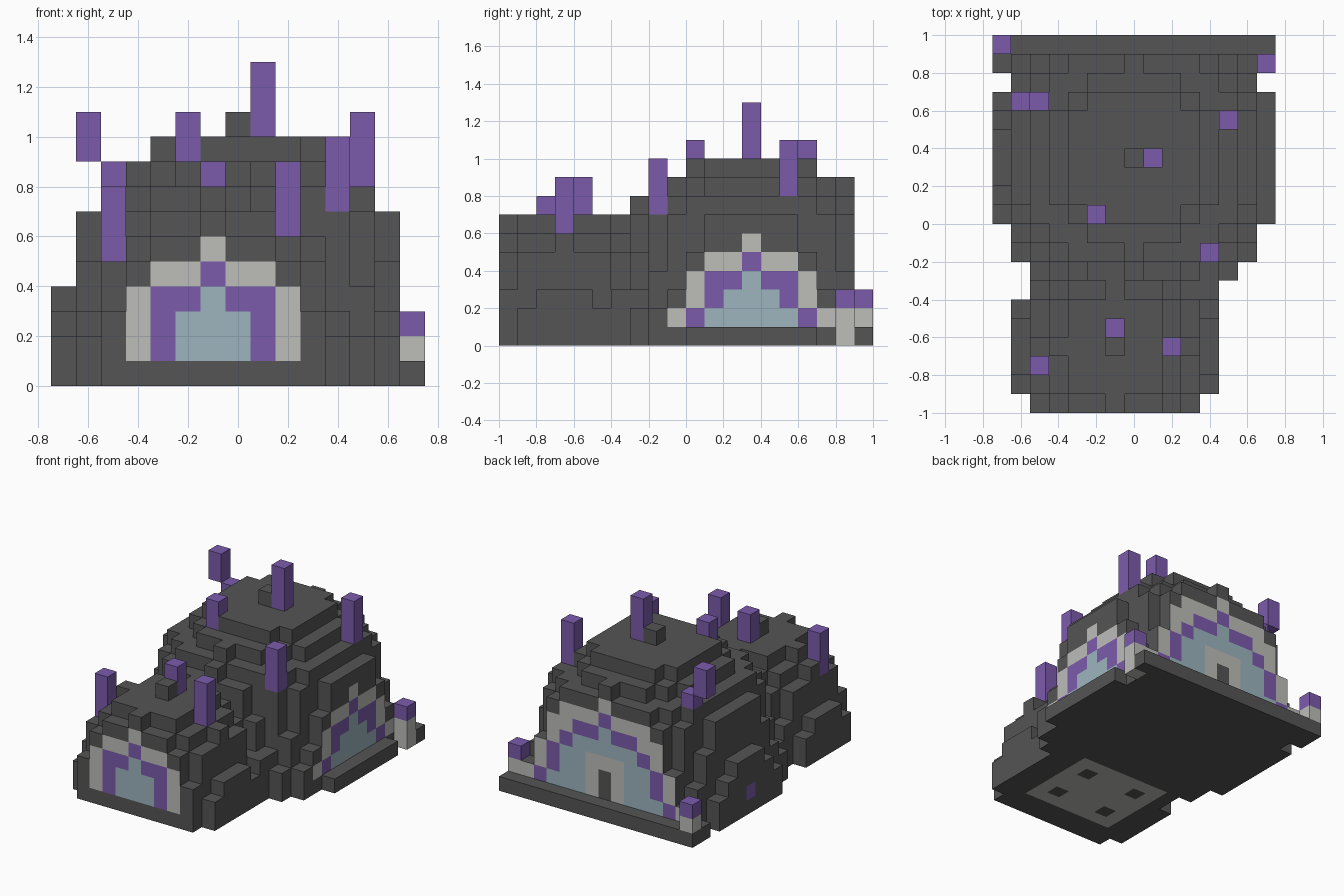
import bpy
import bmesh
from mathutils import Vector

cube = bpy.data.objects.get("Cube")
if cube:
    bpy.data.objects.remove(cube, do_unlink=True)

S = 0.1  # block size


def make_material(name, rgb):
    m = bpy.data.materials.new(name)
    m.use_nodes = True
    m.diffuse_color = (*rgb, 1)
    bsdf = next(n for n in m.node_tree.nodes if n.type == "BSDF_PRINCIPLED")
    bsdf.inputs["Base Color"].default_value = (*rgb, 1)
    bsdf.inputs["Roughness"].default_value = 0.9
    return m


materials = [
    make_material("dark stone", (0.09, 0.09, 0.09)),
    make_material("pale stone", (0.51, 0.51, 0.49)),
    make_material("purple crystal", (0.2, 0.105, 0.41)),
    make_material("pale blue glass", (0.34, 0.46, 0.52)),
]
COLOUR = {"D": 0, "W": 1, "P": 2, "B": 3}

# Block coordinates: i across (0 is the middle), j from front to back, k up
blocks = {}


def put(part, i, j, k, colour="D"):
    blocks[i, j, k] = (part, COLOUR[colour])


def stacked_dome(part, ci, cj, radii, keep):
    for k, r in enumerate(radii):
        n = int(r) + 1
        for di in range(-n, n + 1):
            for dj in range(-n, n + 1):
                i, j = ci + di, cj + dj
                if di * di + dj * dj <= r * r and keep(i, j, k):
                    put(part, i, j, k)


# Small front dome, cut flat at the front
LOBE_I, LOBE_J = -1, 3
stacked_dome("front_dome", LOBE_I, LOBE_J,
             [5.5, 5.5, 5.3, 4.99, 4.6, 4.0, 3.1],
             lambda i, j, k: j >= 0)
put("front_dome", LOBE_I, LOBE_J, 7)

# Large rear dome, cut flat at the back and on one side
DOME_J = 13
stacked_dome("main_dome", 0, DOME_J,
             [7.9, 7.9, 7.6, 7.2, 6.9, 6.7, 6.45, 5.85, 4.7, 3.7],
             lambda i, j, k: j <= 18 and (i < 7 or k == 0))
for j, k in ((18, 8), (8, 8), (7, 7), (DOME_J, 10)):
    put("main_dome", 0, j, k)
for k in range(3):
    for i in (-4, 4):
        put("main_dome", i, 6, k)
put("main_dome", -7, DOME_J, 1, "P")

# Rear step
for i in range(-7, 8):
    put("rear_step", i, 19, 0)
put("rear_step", -7, 18, 0)

# Corner posts with crystal caps
put("left_post", 7, 18, 0, "W")
for part, i, j in (("left_post", 7, 18), ("right_post", -7, 19)):
    put(part, i, j, 1, "W")
    put(part, i, j, 2, "P")

# Crystals: column, bottom and top
crystals = [
    (-5, 16, 8, 9), (-6, 16, 9, 11), (5, 15, 8, 11), (0 + 1, DOME_J, 10, 13),
    (-2, 10, 9, 11), (4, 8, 7, 10), (-1, 4, 7, 9), (2, 3, 6, 9), (-5, 2, 5, 8),
]
for n, (i, j, low, high) in enumerate(crystals, 1):
    for k in range(low, high):
        put("crystal_%d" % n, i, j, k, "P")

# Arched windows: rows from the bottom, each from the middle outwards
FRONT_ARCH = ["BBPW", "BBPW", "BPPW", "PWW", "W"]
SIDE_ARCH = ["BBBPW", "BBPW", "BPPW", "PWW", "W"]
BACK_ARCH = ["DWBBBPW", "DWBBPW", "WWBBPW", "BBBPW", "BPPWW", "PWWW", "W"]


def arch_colour(rows, distance, k):
    if 1 <= k <= len(rows) and distance < len(rows[k - 1]):
        return COLOUR[rows[k - 1][distance]]
    return 0


def face_colour(cell, direction, base):
    i, j, k = cell
    if base:
        return base
    if direction == (0, -1, 0) and j == 0:
        return arch_colour(FRONT_ARCH, abs(i - LOBE_I), k)
    if direction == (1, 0, 0) and i == 6:
        return arch_colour(SIDE_ARCH, abs(j - DOME_J), k)
    if direction == (0, 1, 0) and j == 18:
        return arch_colour(BACK_ARCH, abs(i), k)
    # Pale panel with four dark studs on the underside
    if direction == (0, 0, -1) and k == 0 and -4 <= i <= 2 and 2 <= j <= 7:
        return 0 if i in (-3, 1) and j in (3, 6) else 1
    return 0


DIRECTIONS = [(1, 0, 0), (-1, 0, 0), (0, 1, 0), (0, -1, 0), (0, 0, 1), (0, 0, -1)]


def build_part(name):
    bm = bmesh.new()
    corners = {}

    def vert(p):
        key = tuple(round(c / S * 2) for c in p)
        if key not in corners:
            corners[key] = bm.verts.new(p)
        return corners[key]

    for cell, (part, base) in blocks.items():
        if part != name:
            continue
        i, j, k = cell
        centre = Vector((i, j - 9.5, k + 0.5)) * S
        for d in DIRECTIONS:
            if (i + d[0], j + d[1], k + d[2]) in blocks:
                continue
            normal = Vector(d)
            u = Vector((d[1], d[2], d[0]))
            v = normal.cross(u)
            mid = centre + normal * S / 2
            ring = [mid + (u * a + v * b) * S / 2
                    for a, b in ((-1, -1), (1, -1), (1, 1), (-1, 1))]
            face = bm.faces.new([vert(p) for p in ring])
            face.material_index = face_colour(cell, d, base)
    mesh = bpy.data.meshes.new(name)
    bm.to_mesh(mesh)
    bm.free()
    for m in materials:
        mesh.materials.append(m)
    bpy.context.scene.collection.objects.link(bpy.data.objects.new(name, mesh))


for part_name in sorted({part for part, _ in blocks.values()}):
    build_part(part_name)
